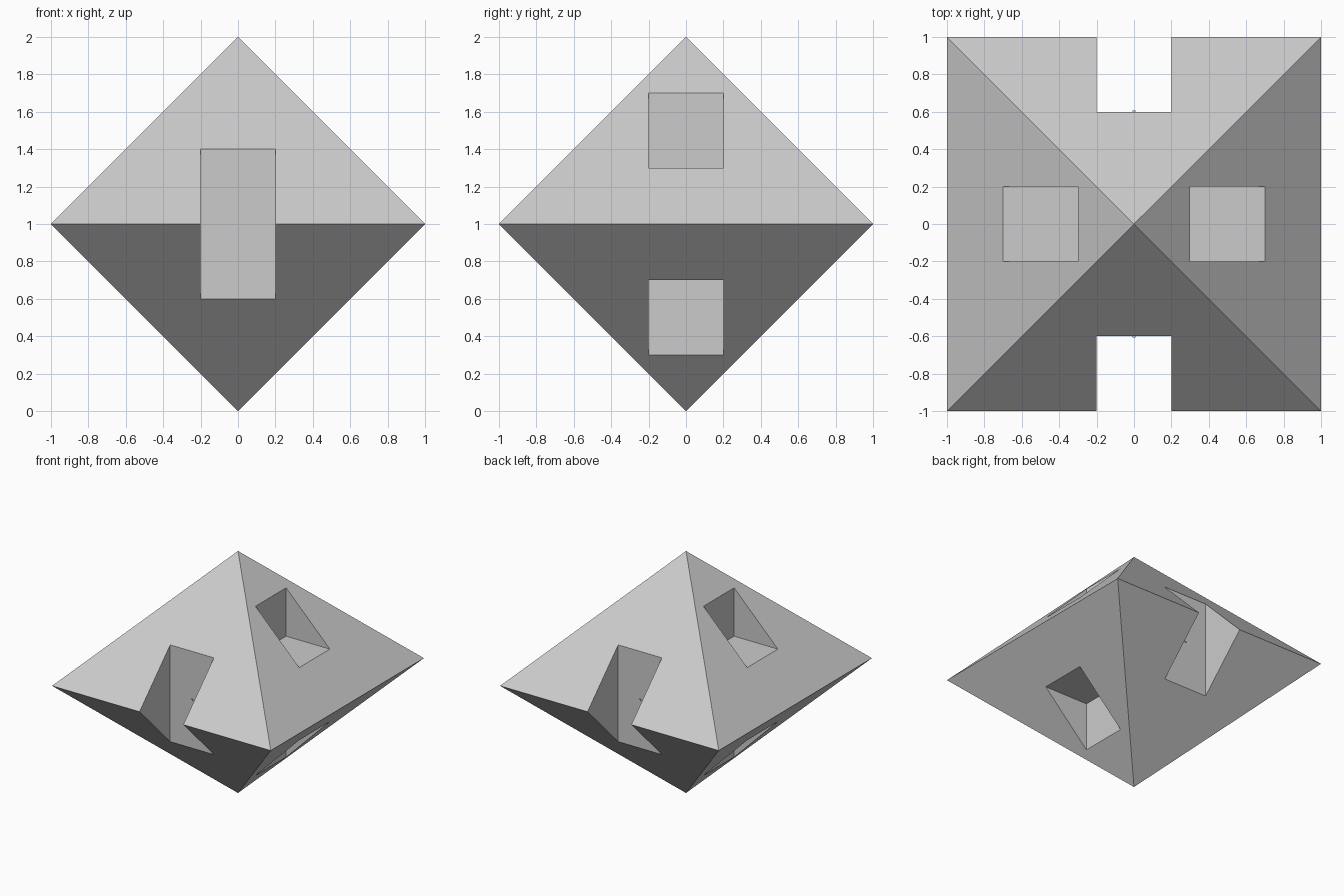
import bpy, bmesh
from mathutils import Matrix, Vector

if "Cube" in bpy.data.objects:
    bpy.data.objects.remove(bpy.data.objects["Cube"])


def add_box(bm, lo, hi):
    lo, hi = Vector(lo), Vector(hi)
    size = hi - lo
    bmesh.ops.create_cube(bm, size=1, matrix=Matrix.Translation((lo + hi) / 2)
                          @ Matrix.Diagonal((*size, 1)))


def finish(bm, name):
    bmesh.ops.recalc_face_normals(bm, faces=bm.faces)
    mesh = bpy.data.meshes.new(name)
    bm.to_mesh(mesh)
    bm.free()
    obj = bpy.data.objects.new(name, mesh)
    bpy.context.collection.objects.link(obj)
    return obj


# Body: two square pyramids, base to base
bm = bmesh.new()
for co in [(x, y, 1) for x in (-1, 1) for y in (-1, 1)] + [(0, 0, 0), (0, 0, 2)]:
    bm.verts.new(co)
bmesh.ops.convex_hull(bm, input=bm.verts)
body = finish(bm, "double_pyramid_body")

# Cutter boxes: front/back notches and four side pockets
W, markers = 0.2, []
bm = bmesh.new()
for s in (-1, 1):
    ya, yb = sorted((0.6 * s, 1.2 * s))
    add_box(bm, (-W, ya, 0.4), (W, yb, 1.6))
    markers.append((0, 0.6 * s, 1))
    xa, xb = sorted((0.3 * s, 0.9 * s))
    for t in (-1, 1):
        za, zb = sorted((1 + 0.3 * t, 1 + 0.9 * t))
        add_box(bm, (xa, -W, za), (xb, W, zb))
        markers.append((0.3 * s, 0, 1 + 0.3 * t))
cutter = finish(bm, "recess_cutter")
cutter.hide_render = True

# Carve the recesses, then drop the cutter
cut = body.modifiers.new("recesses", "BOOLEAN")
cut.operation, cut.solver, cut.object = "DIFFERENCE", "EXACT", cutter
bpy.context.view_layer.objects.active = body
bpy.ops.object.modifier_apply(modifier=cut.name)
bpy.data.objects.remove(cutter)

# Tiny marker cubes at the inner edge of every recess
bm = bmesh.new()
for p in markers:
    bmesh.ops.create_cube(bm, size=0.014, matrix=Matrix.Translation(p))
finish(bm, "recess_markers")
